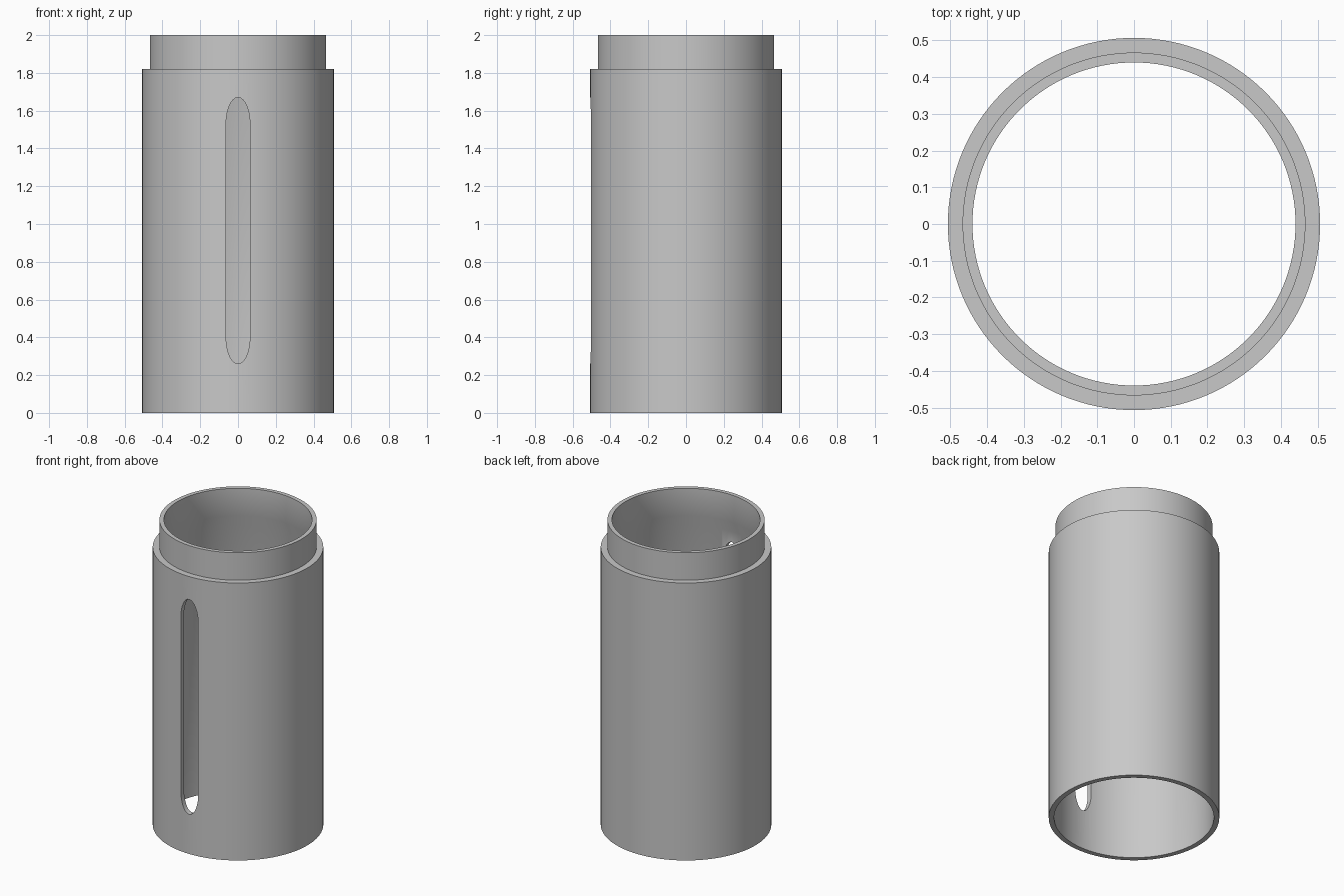
import bpy, bmesh
from math import pi, sin, cos, radians
from mathutils import Matrix

cube = bpy.data.objects.get("Cube")
if cube:
    bpy.data.objects.remove(cube, do_unlink=True)

SIDES = 128

grey = bpy.data.materials.new("plain grey")
grey.use_nodes = True
colour = (0.58, 0.58, 0.58, 1)
grey.diffuse_color = colour
grey.node_tree.nodes["Principled BSDF"].inputs["Base Color"].default_value = colour


def make_object(name, bm):
    bmesh.ops.recalc_face_normals(bm, faces=bm.faces)
    mesh = bpy.data.meshes.new(name)
    bm.to_mesh(mesh)
    bm.free()
    mesh.materials.append(grey)
    obj = bpy.data.objects.new(name, mesh)
    bpy.context.collection.objects.link(obj)
    return obj


# Tube wall: closed (radius, height) section turned about the z axis
section = [
    (0.507, 0), (0.507, 1.82),      # outer wall
    (0.467, 1.82), (0.467, 2),      # shoulder and neck
    (0.44, 2), (0.44, 1.82),        # neck bore
    (0.475, 1.74), (0.475, 0),      # taper into the wider main bore
]
bm = bmesh.new()
rings = [[bm.verts.new((r * cos(2 * pi * i / SIDES), r * sin(2 * pi * i / SIDES), z))
          for i in range(SIDES)] for r, z in section]
for k, ring in enumerate(rings):
    upper = rings[(k + 1) % len(rings)]
    for i in range(SIDES):
        j = (i + 1) % SIDES
        bm.faces.new((ring[i], ring[j], upper[j], upper[i]))
tube = make_object("slotted_tube", bm)

# Slot cutter: tall outline with elliptical ends, pushed through the front wall
half_width, end_height, low, high = 0.063, 0.14, 0.26, 1.67
steps = 20
outline = []
for centre, start in ((high - end_height, 0), (low + end_height, pi)):
    for i in range(steps + 1):
        a = start + pi * i / steps
        outline.append((half_width * cos(a), -0.7, centre + end_height * sin(a)))
bm = bmesh.new()
face = bm.faces.new([bm.verts.new(p) for p in outline])
extruded = bmesh.ops.extrude_face_region(bm, geom=[face])["geom"]
bmesh.ops.translate(bm, vec=(0, 0.5, 0),
                    verts=[g for g in extruded if isinstance(g, bmesh.types.BMVert)])
cutter = make_object("slot_cutter", bm)
cutter.hide_render = True

# Cut the front slot, then drop the cutter
bpy.ops.object.select_all(action="DESELECT")
tube.select_set(True)
bpy.context.view_layer.objects.active = tube
cut = tube.modifiers.new("front slot", "BOOLEAN")
cut.operation = "DIFFERENCE"
cut.solver = "EXACT"
cut.object = cutter
bpy.ops.object.modifier_apply(modifier=cut.name)
bpy.data.objects.remove(cutter, do_unlink=True)

bpy.ops.object.shade_smooth_by_angle(angle=radians(30))
